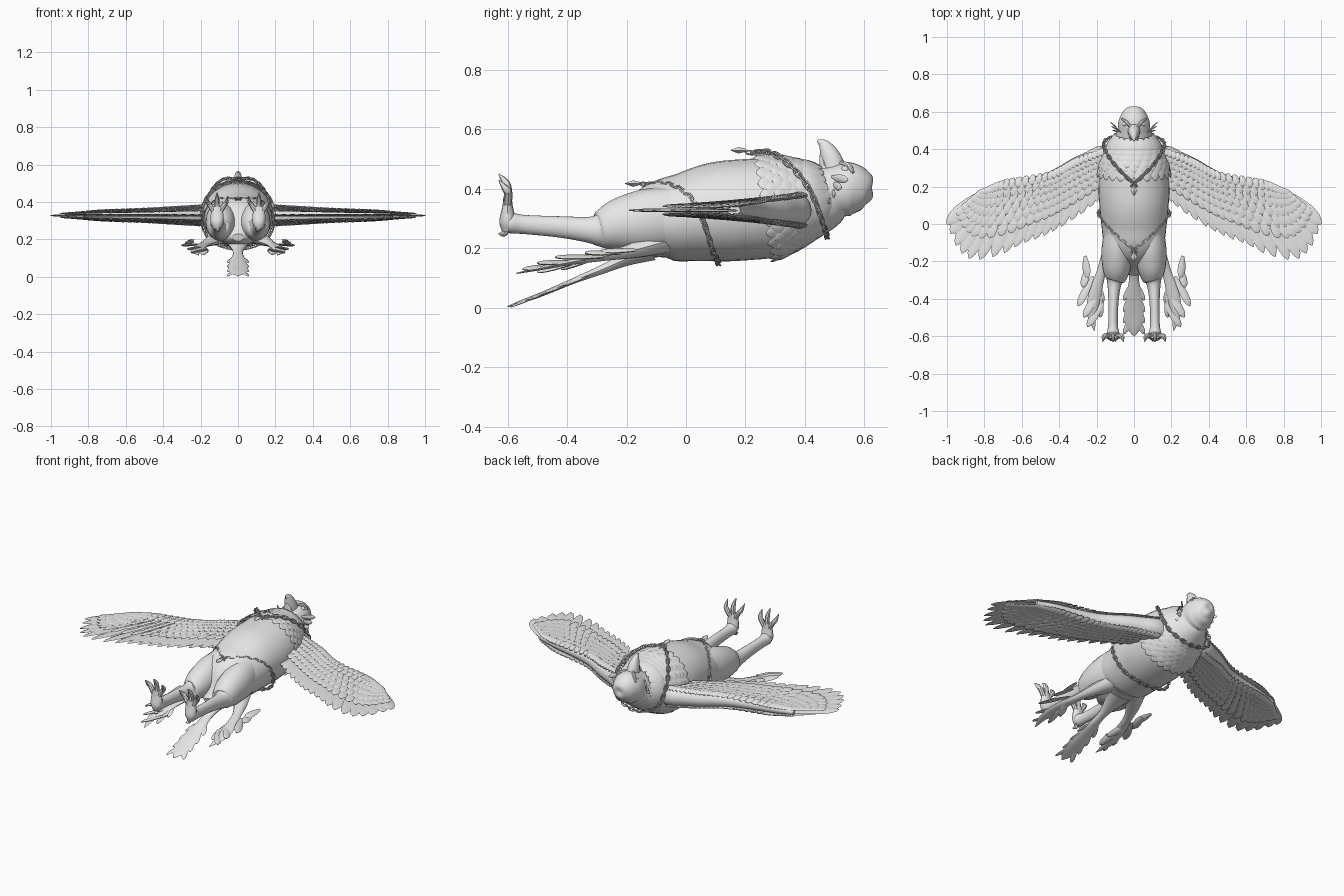
import bpy, bmesh, math
from mathutils import Vector

cube = bpy.data.objects.get("Cube")
if cube:
    bpy.data.objects.remove(cube)

X, Y, Z = Vector((1, 0, 0)), Vector((0, 1, 0)), Vector((0, 0, 1))
grey = bpy.data.materials.new("pale_grey")
grey.use_nodes = True
grey.diffuse_color = (0.8, 0.8, 0.8, 1)
grey.node_tree.nodes["Principled BSDF"].inputs["Base Color"].default_value = (0.8, 0.8, 0.8, 1)


def sample(pts, t):
    """Smooth curve through points of any dimension, t from 0 to 1."""
    last = len(pts) - 1
    u = min(max(t, 0), 1) * last
    i = min(int(u), last - 1)
    f = u - i
    p = [pts[min(max(i + k, 0), last)] for k in (-1, 0, 1, 2)]
    return [b + f * (c - a + f * (2 * a - 5 * b + 4 * c - d + f * (3 * (b - c) + d - a))  / 1) / 2
            for a, b, c, d in zip(*p)]


def sweep(bm, pts, n=12, steps=5, ref=X):
    """Closed tube through (x, y, z, half width, half height) points."""
    if steps > 1:
        total = (len(pts) - 1) * steps
        pts = [sample(pts, i / total) for i in range(total + 1)]
    centres = [Vector(p[:3]) for p in pts]
    rings = []
    for i, p in enumerate(pts):
        tangent = (centres[min(i + 1, len(pts) - 1)] - centres[max(i - 1, 0)]).normalized()
        side = (ref - tangent * ref.dot(tangent)).normalized()
        up = side.cross(tangent)
        w, h = max(p[3], 0.001), max(p[4], 0.001)
        rings.append([bm.verts.new(centres[i] + side * w * math.cos(a) + up * h * math.sin(a))
                      for a in (math.tau * k / n for k in range(n))])
    for a, b in zip(rings, rings[1:]):
        for k in range(n):
            bm.faces.new((a[k], a[(k + 1) % n], b[(k + 1) % n], b[k]))
    bm.faces.new(rings[0][::-1])
    bm.faces.new(rings[-1])


LEAF = ((0, 0.35), (0.3, 0.8), (0.6, 1), (0.82, 0.85), (0.94, 0.5), (1, 0.06))


def feather(bm, base, tip, normal, width, thick=0.004, sag=0.0):
    """Flat pointed leaf from base to tip."""
    base, tip = Vector(base), Vector(tip)
    pts = []
    for t, w in LEAF:
        c = base.lerp(tip, t) + normal * sag * math.sin(math.pi * t)
        pts.append((*c, width * w, thick * (0.4 + 0.6 * w)))
    sweep(bm, pts, 6, 1, (tip - base).cross(normal))


def finish(bm, name, mirror=False, angle=40):
    bmesh.ops.recalc_face_normals(bm, faces=bm.faces)
    mesh = bpy.data.meshes.new(name)
    bm.to_mesh(mesh)
    bm.free()
    mesh.materials.append(grey)
    ob = bpy.data.objects.new(name, mesh)
    bpy.context.collection.objects.link(ob)
    bpy.ops.object.select_all(action='DESELECT')
    ob.select_set(True)
    bpy.context.view_layer.objects.active = ob
    bpy.ops.object.shade_smooth_by_angle(angle=math.radians(angle))
    if mirror:
        ob.modifiers.new("mirror", 'MIRROR').use_mirror_merge = False


# Body and head: y, centre z, half width, half height
BODY = [(-.27, .21, .03, .02), (-.2, .23, .11, .07), (-.1, .285, .16, .13), (0, .305, .175, .15),
        (.1, .322, .185, .167), (.2, .33, .19, .17), (.3, .337, .18, .165), (.38, .345, .15, .135),
        (.45, .365, .11, .11), (.5, .39, .088, .09), (.55, .4, .083, .09), (.6, .395, .06, .067),
        (.622, .39, .03, .035), (.628, .39, .004, .004)]
bm = bmesh.new()
sweep(bm, [(0, y, z, w, h) for y, z, w, h in BODY], 32)
finish(bm, "body_and_head")


def skin(y, angle, lift=0.0):
    """Point on the body surface."""
    for a, b in zip(BODY, BODY[1:]):
        if a[0] <= y <= b[0]:
            f = (y - a[0]) / (b[0] - a[0])
            z, w, h = (p + f * (q - p) for p, q in zip(a[1:], b[1:]))
            return Vector(((w + lift) * math.cos(angle), y, z + (h + lift) * math.sin(angle)))


# Layered collar feathers
bm = bmesh.new()
for row in range(7):
    count = 20 + row
    for k in range(count):
        a = math.tau * (k + row % 2 / 2) / count
        y = .485 - row * .025 - .03 * math.sin(a)
        base, tip = skin(y, a), skin(y - .08, a, .016)
        outward = Vector((math.cos(a), 0.2, math.sin(a)))
        feather(bm, base, tip, outward, math.pi * .16 / count * 1.3, .004, .006)
finish(bm, "collar_feathers")

# Beak
bm = bmesh.new()
sweep(bm, [(0, .505, .44, .036, .045), (0, .492, .49, .032, .038), (0, .478, .525, .024, .03),
           (0, .462, .55, .014, .018), (0, .442, .562, .003, .004)], 14)
sweep(bm, [(0, .475, .44, .03, .025), (0, .462, .49, .022, .014), (0, .454, .515, .006, .005)])
finish(bm, "beak")

# Eyes, brows and cheek tufts
bm = bmesh.new()
ball = bmesh.ops.create_uvsphere(bm, u_segments=14, v_segments=8, radius=.014)["verts"]
bmesh.ops.translate(bm, verts=ball, vec=(.048, .535, .464))
finish(bm, "eyes", True)
bm = bmesh.new()
sweep(bm, [(.016, .515, .487, .006, .007), (.042, .545, .48, .01, .009),
           (.066, .562, .455, .005, .005)], 8, ref=Y)
finish(bm, "brows", True)
bm = bmesh.new()
for i in range(5):
    z = .44 - i * .025
    feather(bm, (.07, .49, z), (.125 - i * .005, .545 - i * .022, z - .01), X * -.5 + Y, .014)
finish(bm, "cheek_tufts", True)

# Legs and feet
bm = bmesh.new()
sweep(bm, [(.09, -.03, .31, .07, .1), (.09, -.13, .295, .083, .105), (.093, -.22, .28, .078, .09),
           (.098, -.285, .264, .06, .065), (.105, -.32, .262, .038, .045),
           (.11, -.42, .272, .027, .036), (.112, -.54, .28, .026, .032),
           (.112, -.59, .285, .034, .034), (.112, -.612, .285, .02, .02)], 20)
finish(bm, "legs", True)
bm = bmesh.new()
sweep(bm, [(.112, -.6, .255, .018, .018), (.112, -.6, .29, .034, .028),
           (.112, -.6, .34, .033, .018), (.112, -.6, .375, .026, .014)])
for dx in (-.05, 0, .05):
    top = .45 - abs(dx) * .4
    sweep(bm, [(.112 + dx * .3, -.6, .345, .014, .014), (.112 + dx * .8, -.598, .385, .013, .014),
               (.112 + dx, -.606, top - .03, .011, .013), (.112 + dx * 1.1, -.63, top, .002, .002)], 8)
sweep(bm, [(.112, -.6, .28, .016, .015), (.105, -.612, .25, .012, .011),
           (.1, -.63, .25, .002, .002)], 8)
finish(bm, "feet", True)

# Tail: one middle feather and two split side feathers
bm = bmesh.new()
sweep(bm, [(0, -.12, .2, .08, .045), (0, -.2, .165, .045, .025), (0, -.28, .13, .026, .016),
           (0, -.38, .09, .04, .01), (0, -.48, .048, .052, .008), (0, -.55, .022, .04, .006),
           (0, -.6, .004, .004, .002)], 10)
for i in range(4):
    for s in (-1, 1):
        y = -.3 - i * .06
        z = .12 + (y + .3) * .4
        feather(bm, (0, y, z), (s * .056, y - .11, z - .045), Z, .016)
finish(bm, "middle_tail_feather")
bm = bmesh.new()
sweep(bm, [(.08, -.08, .22, .06, .04), (.135, -.17, .195, .04, .028), (.175, -.26, .175, .026, .016),
           (.21, -.38, .155, .034, .01), (.225, -.48, .135, .026, .007), (.212, -.57, .116, .003, .002)], 10)
for start, x, y, z in ((-.17, .25, -.29, .19), (-.22, .275, -.34, .185), (-.28, .3, -.44, .17),
                       (-.36, .27, -.5, .15), (-.42, .25, -.55, .13), (-.3, .165, -.42, .13),
                       (-.36, .18, -.5, .12)):
    feather(bm, (.2 + (start + .33) * .38, start, .162 + (start + .33) * .2), (x, y, z), Z + X * .3, .022, .007)
finish(bm, "side_tail_feathers", True)

# Wings: leading edge and feather tip line
LEAD = [(.16, .41), (.3, .36), (.45, .285), (.69, .24), (.8, .185)]
TRAIL = [(.2, .12), (.29, .05), (.4, -.02), (.5, -.07), (.61, -.11), (.73, -.17),
         (.87, -.19), (.95, -.12), (1, 0)]


def wing(s, f, lift=0.0):
    """Point at span s and chord f."""
    a, b = sample(LEAD, s), sample(TRAIL, s)
    return Vector((a[0] + f * (b[0] - a[0]), a[1] + f * (b[1] - a[1]), .328 + lift))


def depth(s):
    return .058 * (1 - .72 * s)


bm = bmesh.new()
arm = [(.08, .33, .335, .09, .09)]
for i in range(9):
    s = i / 8
    arm.append((*wing(s, .13), .05 - .028 * s, depth(s) * .95))
sweep(bm, arm, 14, 3, Y)
finish(bm, "wing_arms", True)

bm = bmesh.new()
count = 18
for i in range(count):
    s = i / (count - 1)
    feather(bm, wing(s, .12), wing(s, 1), Z + X * .15, .033 + .006 * s, .005)
finish(bm, "flight_feathers", True)

bm = bmesh.new()
for f in (.74, .6, .47, .35, .24, .14):
    count = 18 + int(14 * (1 - f))
    for i in range(count):
        s = i / (count - 1)
        for side in (-1, 1):
            d = depth(s) * side
            base = wing(s, max(f - .26, .01), d * (1 - .75 * f))
            tip = wing(s, f, d * (1.05 - .95 * f) + .004 * side)
            feather(bm, base, tip, Z * side + X * .15, .45 / count * 1.15, .004, .003)
finish(bm, "covert_feathers", True)


# Chains with diamond pendants
def chain(name, half, links, tip):
    loop = half + [(-x, y, z) for x, y, z in half[-2:0:-1]] + [half[0]]
    dense = [Vector(sample(loop, i / 400)) for i in range(401)]
    total = sum((b - a).length for a, b in zip(dense, dense[1:]))
    bm = bmesh.new()
    run, made = 0, 0
    for a, b in zip(dense, dense[1:]):
        run += (b - a).length
        if run < made * total / links:
            continue
        made += 1
        along = (b - a).normalized()
        out = (b - Vector((0, b.y, .33))).normalized()
        out = (out - along * out.dot(along)).normalized()
        across = along.cross(out)
        wide, flat = (across + out, across - out) if made % 2 else (across - out, across + out)
        ring = []
        for k in range(11):
            t = math.tau * k / 10
            p = b + along * (.85 * total / links) * math.cos(t) + wide.normalized() * .009 * math.sin(t)
            ring.append((*p, .0032, .0032))
        sweep(bm, ring, 5, 1, flat.normalized())
    finish(bm, name)
    bm = bmesh.new()
    x, y, z = tip
    sweep(bm, [(0, y + .055, z - .004, .004, .004), (0, y + .05, z, .007, .005),
               (0, y + .027, z, .018, .011), (0, y, z, .001, .001)], 4, 1)
    finish(bm, name + "_pendant", angle=20)


chain("neck_chain", [(0, .215, .522), (.075, .285, .522), (.135, .36, .47), (.163, .42, .39),
                     (.13, .46, .285), (0, .475, .237)], 44, (0, .15, .53))
chain("waist_chain", [(0, -.14, .415), (.1, -.05, .412), (.163, .02, .365), (.19, .06, .285),
                      (.14, .09, .19), (0, .11, .148)], 48, (0, -.205, .418))
